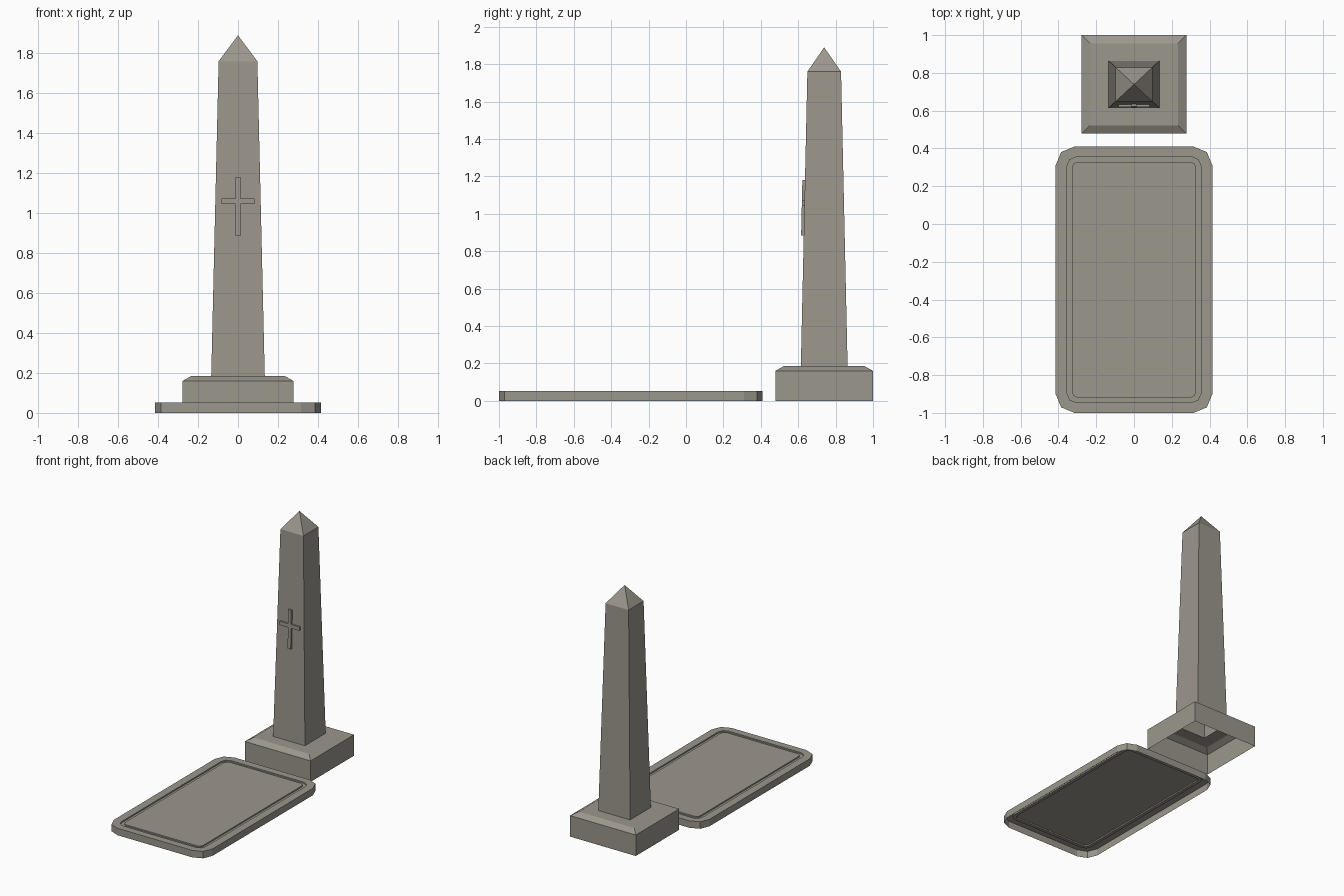
import bpy, math

if "Cube" in bpy.data.objects:
    bpy.data.objects.remove(bpy.data.objects["Cube"])

stone = bpy.data.materials.new("weathered grey stone")
stone.diffuse_color = (0.33, 0.31, 0.27, 1)
stone.use_nodes = True
stone.node_tree.nodes["Principled BSDF"].inputs["Base Color"].default_value = stone.diffuse_color


def make_object(name, verts, faces):
    mesh = bpy.data.meshes.new(name)
    mesh.from_pydata(verts, [], faces)
    mesh.materials.append(stone)
    obj = bpy.data.objects.new(name, mesh)
    bpy.context.collection.objects.link(obj)
    return obj


def rounded_rect(cy, hx, hy, z, r=0.0, seg=0):
    """Counter-clockwise loop around (0, cy) with optional rounded corners."""
    pts = []
    for k, (sx, sy) in enumerate([(1, 1), (-1, 1), (-1, -1), (1, -1)]):
        for i in range(seg + 1):
            a = math.pi / 2 * (k + (i / seg if seg else 0))
            ox, oy = (r * math.cos(a), r * math.sin(a)) if seg else (0, 0)
            pts.append((sx * (hx - r) + ox, cy + sy * (hy - r) + oy, z))
    return pts


def stack(name, loops, apex=None):
    """Shell open at the bottom, skinned through loops, closed by a cap or a point."""
    n = len(loops[0])
    verts = [p for loop in loops for p in loop]
    faces = []
    for j in range(len(loops) - 1):
        for i in range(n):
            k = (i + 1) % n
            faces.append((j * n + i, j * n + k, j * n + n + k, j * n + n + i))
    last = (len(loops) - 1) * n
    if apex:
        verts.append(apex)
        faces += [(last + i, last + (i + 1) % n, len(verts) - 1) for i in range(n)]
    else:
        faces.append(tuple(range(last, last + n)))
    return make_object(name, verts, faces)


# Grave slab with an engraved border groove
SLAB_Y = -0.295
slab_profile = [  # half x, half y, z, corner radius
    (0.415, 0.705, 0.0, 0.10),
    (0.415, 0.705, 0.053, 0.10),
    (0.355, 0.650, 0.053, 0.05),
    (0.355, 0.650, 0.043, 0.05),
    (0.329, 0.624, 0.043, 0.03),
    (0.329, 0.624, 0.053, 0.03),
]
stack("grave_slab", [rounded_rect(SLAB_Y, hx, hy, z, r, 2) for hx, hy, z, r in slab_profile])

# Obelisk: chamfered plinth, tapered shaft and pyramid tip as one hollow shell
OB_Y = 0.739
obelisk_profile = [  # half x, half y, z
    (0.277, 0.261, 0.0),
    (0.277, 0.261, 0.160),
    (0.233, 0.217, 0.185),
    (0.134, 0.125, 0.185),
    (0.097, 0.090, 1.760),
]
stack("obelisk", [rounded_rect(OB_Y, hx, hy, z) for hx, hy, z in obelisk_profile],
      apex=(0, OB_Y, 1.89))


# Raised cross, leaning with the front face of the shaft
def shaft_front(z):
    return OB_Y - 0.125 + 0.035 * (z - 0.185) / 1.575


w, arm, z0, z1, z2, z3 = 0.013, 0.083, 0.885, 1.045, 1.073, 1.18
half = [(w, z0), (w, z1), (arm, z1), (arm, z2), (w, z2), (w, z3)]
outline = half + [(-x, z) for x, z in reversed(half)]
n = len(outline)
front = [(x, shaft_front(z) - 0.014, z) for x, z in outline]
back = [(x, shaft_front(z) + 0.001, z) for x, z in outline]
sides = [(i, n + i, n + (i + 1) % n, (i + 1) % n) for i in range(n)]
make_object("cross", front + back, [tuple(range(n))] + sides)
